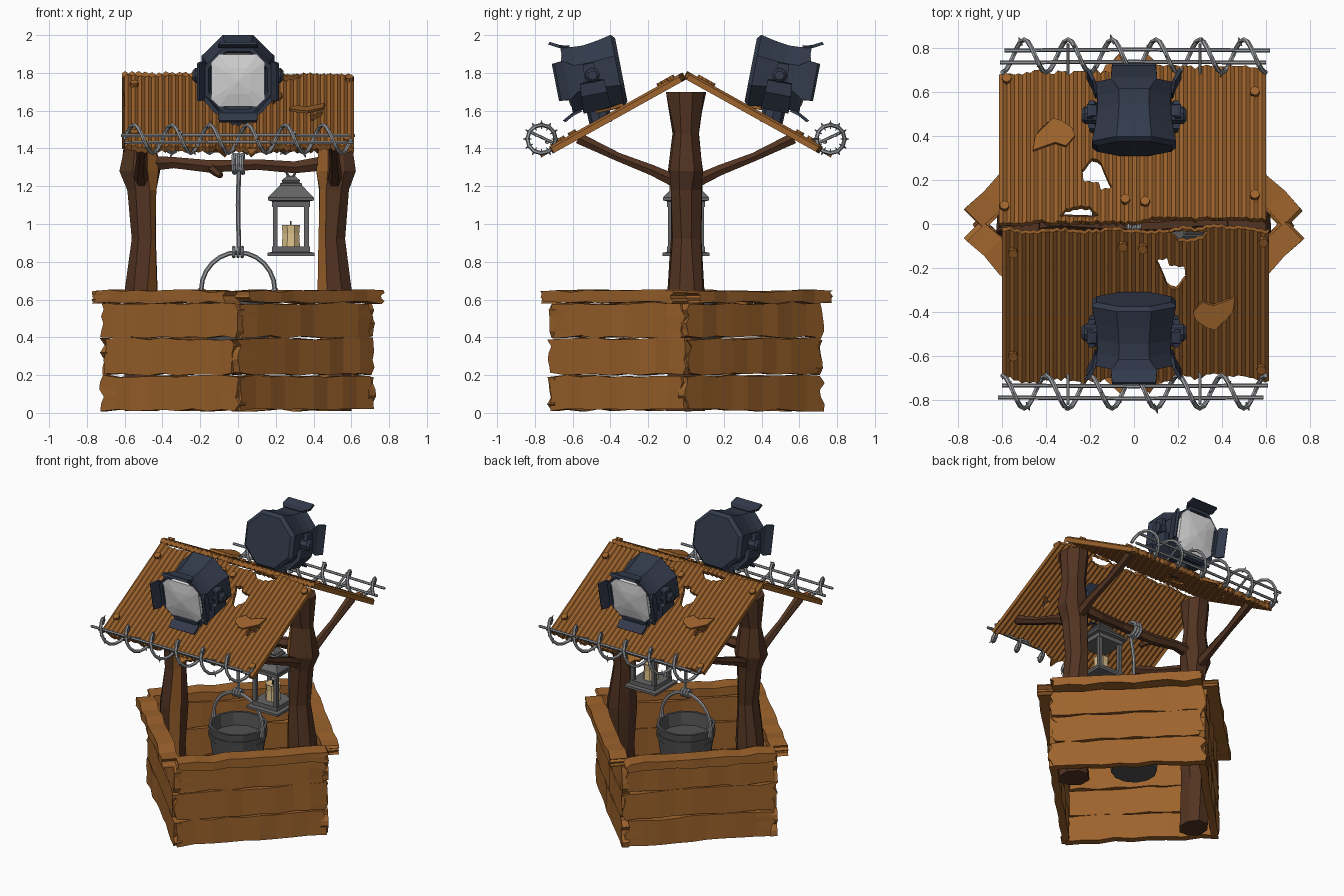
import bpy, bmesh, math, random
from mathutils import Matrix, Vector as V

if "Cube" in bpy.data.objects:
    bpy.data.objects.remove(bpy.data.objects["Cube"])

random.seed(4)
rnd = random.uniform
pi, sin, cos = math.pi, math.sin, math.cos
X = Matrix.Identity(4)          # current placement of everything built


def mat(name, r, g, b):
    m = bpy.data.materials.new(name)
    m.diffuse_color = (r, g, b, 1)
    m.use_nodes = True
    m.node_tree.nodes["Principled BSDF"].inputs["Base Color"].default_value = m.diffuse_color
    return m


PLANK = mat("plank_brown", 0.34, 0.125, 0.025)
BARK = mat("bark_brown", 0.085, 0.034, 0.016)
WIRE = mat("wire_grey", 0.32, 0.33, 0.35)
IRON = mat("lantern_grey", 0.13, 0.13, 0.135)
PAIL = mat("bucket_grey", 0.085, 0.085, 0.085)
NAVY = mat("lamp_navy", 0.032, 0.042, 0.07)
LENS = mat("lens_white", 0.75, 0.75, 0.75)
WAX = mat("candle_cream", 0.72, 0.54, 0.26)


def loft(name, rings, m, ngon=False):
    """Skin a row of equal rings and close both ends."""
    k = len(rings[0])
    verts = [X @ V(p) for r in rings for p in r]
    faces = [(a * k + i, a * k + (i + 1) % k, (a + 1) * k + (i + 1) % k, (a + 1) * k + i)
             for a in range(len(rings) - 1) for i in range(k)]
    for o in (0, (len(rings) - 1) * k):
        if ngon:
            faces.append([o + i for i in range(k)])
        else:                    # strip of quads across an even ring
            faces += [(o + i, o + i + 1, o + k - 2 - i, o + k - 1 - i) for i in range(k // 2 - 1)]
    me = bpy.data.meshes.new(name)
    me.from_pydata(verts, [], faces)
    bm = bmesh.new()
    bm.from_mesh(me)
    bmesh.ops.recalc_face_normals(bm, faces=bm.faces)
    bm.to_mesh(me)
    bm.free()
    me.materials.append(m)
    ob = bpy.data.objects.new(name, me)
    bpy.context.collection.objects.link(ob)
    return ob


def tube(name, pts, r, m, ref=(0, 0, 1), n=6):
    pts = [V(p) for p in pts]
    rs = r if isinstance(r, list) else [r] * len(pts)
    rings = []
    for i, p in enumerate(pts):
        t = (pts[min(i + 1, len(pts) - 1)] - pts[max(i - 1, 0)]).normalized()
        a = t.cross(V(ref)).normalized()
        b = t.cross(a)
        rings.append([p + rs[i] * (a * cos(2 * pi * j / n) + b * sin(2 * pi * j / n)) for j in range(n)])
    return loft(name, rings, m)


def lathe(name, cx, cy, profile, n, m):
    """Rings of n flat sides; radii are measured to the flats."""
    f = 1 / cos(pi / n)
    return loft(name, [[(cx + r * f * cos(2 * pi * (j + .5) / n), cy + r * f * sin(2 * pi * (j + .5) / n), z)
                        for j in range(n)] for r, z in profile], m)


def plank(name, half, z0, z1, n0, n1, m=PLANK, ragged=0.02):
    """Warped board along local x with ragged ends; outside faces -y."""
    k, segs = 6, 9
    ends = [[rnd(-ragged, ragged) for _ in range(k)] for _ in range(2)]
    rings = []
    for s in range(segs + 1):
        u = (s / segs * 2 - 1) * half
        lo, hi, bow = z0 + rnd(-.008, .008), z1 + rnd(-.008, .008), rnd(-.006, .006)
        e = ends[0] if s == 0 else ends[1] if s == segs else [0] * k
        row = [(u + e[i], lo + (hi - lo) * i / (k - 1)) for i in range(k)]
        rings.append([(a, -n1 + bow, z) for a, z in row] + [(a, -n0 + bow, z) for a, z in reversed(row)])
    return loft(name, rings, m)


# Square plank wall set cornerwise, with a flat rim
for side in range(4):
    X = Matrix.Rotation(pi / 4 + side * pi / 2, 4, 'Z')
    for row, (z0, z1) in enumerate([(.015, .195), (.205, .392), (.402, .58)]):
        plank(f"wall_plank_{side}_{row}", .505 if (row + side) % 2 else .485, z0, z1, .465, .515)
    plank(f"rim_plank_{side}", .49, .583, .645, .475, .59, ragged=.015)

# Posts with braces, built once and turned half a circle
for k, name in enumerate(("left", "right")):
    X = Matrix.Rotation(k * pi, 4, 'Z')
    rings = []
    for x, hx, hy, z in [(-.51, .09, .1, .01), (-.52, .08, .09, .35), (-.515, .09, .095, .64), (-.495, .065, .075, .92),
                         (-.505, .08, .08, 1.18), (-.52, .1, .09, 1.28), (-.515, .075, .065, 1.48),
                         (-.515, .09, .1, 1.7)]:
        rings.append([(x + hx * 1.08 * cos((j + .5) * pi / 4) + rnd(-.008, .008),
                       hy * 1.08 * sin((j + .5) * pi / 4) + rnd(-.008, .008), z) for j in range(8)])
    post = loft(f"{name}_post", rings, BARK)
    post.data.materials.append(PLANK)
    for p in post.data.polygons:      # split wood on the inner diagonal faces
        inward = p.normal.x * (1 if k == 0 else -1)
        if .5 < inward < .88 and p.normal.y < 0:
            p.material_index = 1
    for s in (-1, 1):
        tube(f"{name}_brace", [(-.51, s * .03, 1.215), (-.515, s * .18, 1.285), (-.51, s * .36, 1.355),
                               (-.51, s * .57, 1.455)], [.04, .032, .026, .034], BARK)

# Crossbeam with a broken twig
X = Matrix.Identity(4)
tube("crossbeam", [(-.48, 0, 1.32), (-.34, .01, 1.325), (-.15, 0, 1.305), (.1, -.01, 1.315), (.3, .01, 1.3), (.48, 0, 1.325)],
     [.048, .034, .038, .032, .036, .045], BARK)
tube("beam_twig", [(-.14, -.01, 1.3), (-.11, -.03, 1.27), (-.09, -.05, 1.255)], [.03, .022, .016], BARK, (0, 1, 0))

# Corrugated roof halves with holes, flaps, rivets, lamps and wire
A = math.radians(29.1)


def slope(x, y, h):
    """Point over the front roof half, from plan position and height off its underside."""
    s = -y / cos(A)
    return (x, -(s * cos(A) + h * sin(A)), 1.765 - s * sin(A) + h * cos(A))


def patch(name, poly, h0, h1, m=PLANK):
    return loft(name, [[slope(x, y, h) for x, y in poly] for h in (h0, h1)], m, ngon=True)


HOLES = [[(.1, -.15), (.15, -.14), (.16, -.17), (.23, -.18), (.235, -.23), (.19, -.285), (.15, -.265), (.135, -.22)],
         [(.16, -.02), (.2, -.015), (.34, -.02), (.31, -.05), (.25, -.065), (.2, -.06)],
         [(.38, -.4), (.45, -.36), (.44, -.4), (.39, -.45)]]

T = math.radians(11)
LAMP = Matrix.Translation((0, -.495, 1.787)) @ Matrix.Rotation(T, 4, 'X')   # local -y is the beam

for k, name in enumerate(("front", "back")):
    turn = Matrix.Rotation(k * pi, 4, 'Z')
    X = turn
    rings, n, jag = [], 68, 0
    for i in range(n + 1):
        x = -.6 + 1.215 * i / n
        jag = max(-.02, min(.02, jag + rnd(-.012, .012)))
        y0, y1, h = -.012 + jag * .7 + (.012 if k else 0), -.685 + jag, .012 * (i % 2)
        rings.append([slope(x, y0, h), slope(x, y1, h), slope(x, y1, h + .03), slope(x, y0, h + .03)])
    roof = loft(f"{name}_roof", rings, PLANK)
    cutters = [patch("hole_cutter", poly, -.06, .1) for poly in HOLES]
    for c in cutters:
        c.hide_render = True
        mod = roof.modifiers.new("hole", 'BOOLEAN')
        mod.operation, mod.solver, mod.object = 'DIFFERENCE', 'EXACT', c
    bpy.context.view_layer.update()
    dg = bpy.context.evaluated_depsgraph_get()
    cut = bpy.data.meshes.new_from_object(roof.evaluated_get(dg))
    roof.modifiers.clear()
    roof.data = cut
    for c in cutters:
        bpy.data.objects.remove(c)
    # torn flap and splinters
    flap = [(.27, -.37), (.31, -.33), (.36, -.345), (.46, -.31), (.45, -.37), (.37, -.44), (.33, -.43), (.28, -.40)]
    loft(f"{name}_flap", [[slope(x, y, h + max(0, -.34 - y) * .35) for x, y in flap] for h in (.04, .055)], PLANK, True)
    patch(f"{name}_splinter", [(.0, -.66), (.15, -.66), (.13, -.71), (.1, -.715), (.07, -.76), (.05, -.72)], .012, .03)
    for x, y in [(-.55, -.11), (.59, -.06), (-.55, -.58), (.58, -.64), (-.05, -.08), (.04, -.09)]:
        patch(f"{name}_rivet", [(x + .022 * cos(j * pi / 4), y + .02 * sin(j * pi / 4)) for j in range(8)], .03, .056)

    # coiled barbed wire along the eave
    cy, cz, R = -.765, 1.45, .075
    tube(f"{name}_wire_coil", [(-.6 + 1.2 * i / 72, cy + R * cos(i * pi / 6), cz + R * sin(i * pi / 6)) for i in range(73)],
         .011, WIRE, (1, 0, 0))
    for y, z, x0 in [(-.735, 1.43, -.6), (-.79, 1.468, -.62)]:
        tube(f"{name}_straight_wire", [(x0, y, z), (0, y - .004, z + .004), (x0 + 1.21, y, z)], .009, WIRE)
    for i in range(2, 72, 5):
        a, x = i * pi / 6, -.6 + 1.2 * i / 72
        d = V((.35, cos(a), sin(a))).normalized()
        p = V((x, cy + R * cos(a), cz + R * sin(a)))
        tube(f"{name}_barb", [p - d * .024, p, p + d * .024], [.002, .008, .002], WIRE, (1, 0, 0), 4)
    tube(f"{name}_wire_peg", [(-.3, -.66, 1.41), (-.3, -.82, 1.485)], .008, WIRE, (1, 0, 0))
    tube(f"{name}_wire_peg", [(.3, -.66, 1.41), (.3, -.82, 1.485)], .008, WIRE, (1, 0, 0))

    # floodlight housing: waisted octagon with a recessed front
    X = turn @ LAMP
    f = 1 / cos(pi / 8)
    loft(f"{name}_lamp_housing", [[(r * f * cos((j + .5) * pi / 4), t, r * f * sin((j + .5) * pi / 4)) for j in range(8)]
                                  for r, t in [(.17, .155), (.192, .135), (.176, .06), (.165, -.02), (.168, -.08), (.18, -.14),
                                               (.155, -.14), (.145, -.12)]], NAVY)
    # faceted lens
    corner = [(.14, .1), (.1, .14), (-.1, .14), (-.14, .1), (-.14, -.1), (-.1, -.14), (.1, -.14), (.14, -.1)]
    loft(f"{name}_lamp_lens", [[(x * s, t, z * s) for x, z in corner]
                               for s, t in [(1, -.11), (1, -.144), (.5, -.156), (.02, -.162)]], LENS)
    # splayed shutters round the front
    for q in range(4):
        X = turn @ LAMP @ Matrix.Rotation(q * pi / 2, 4, 'Y')
        loft(f"{name}_lamp_shutter", [[(-w, t, z), (w, t, z), (w, t + .012, z + .012), (-w, t + .012, z + .012)]
                                      for w, t, z in [(.07, -.1, .165), (.105, -.15, .178), (.1, -.2, .205)]], NAVY)
    # carrying yoke and foot
    X = turn @ LAMP
    yoke = [(.195, .07, .025), (.215, .065, .03), (.215, -.03, .035), (.205, -.035, .065), (.2, -.1, .07), (.12, -.19, .075)]
    yoke += [(-x, z, w) for x, z, w in reversed(yoke)]
    loft(f"{name}_lamp_yoke", [[(x, -w - .01, z), (x, w - .01, z), (x * .87, w - .01, z * .93), (x * .87, -w - .01, z * .93)]
                               for x, z, w in yoke], NAVY)
    for s in (-1, 1):
        tube(f"{name}_lamp_knob", [(s * .17, 0, 0), (s * .225, 0, 0), (s * .24, 0, 0)], [.04, .04, .025], NAVY, n=8)
    X = turn
    tube(f"{name}_lamp_foot", [(0, -.45, 1.53), (0, -.47, 1.62)], .06, NAVY, (1, 0, 0), 8)

# Bucket, handle and rope
X = Matrix.Identity(4)
lathe("bucket", 0, 0, [(.145, .25), (.19, .63), (.172, .63), (.13, .28)], 12, PAIL)
lathe("bucket_hoop", 0, 0, [(.186, .54), (.191, .58), (.17, .58), (.17, .54)], 12, PAIL)
tube("bucket_handle", [(.195 * cos(i * pi / 12), 0, .65 + .2 * sin(i * pi / 12)) for i in range(13)], .012, WIRE, (0, 1, 0))
for s in (-1, 1):
    tube("handle_peg", [(s * .195, 0, .66), (s * .19, 0, .58)], .016, WIRE, (0, 1, 0))
tube("rope", [(.005, 0, .85), (0, 0, 1.1), (.005, -.03, 1.3)], .012, WIRE, (0, 1, 0))
for x in (-.022, 0, .022):
    tube("rope_wrap", [(x + .004 * sin(i), .046 * cos(i * pi / 5), 1.318 + .05 * sin(i * pi / 5)) for i in range(11)],
         .012, WIRE, (1, 0, 0))
    tube("handle_knot", [(x, .024 * cos(i * pi / 4), .852 + .024 * sin(i * pi / 4)) for i in range(9)], .01, WIRE, (1, 0, 0))

# Lantern with candle
L = .28
lathe("lantern_base", L, 0, [(.125, .83), (.125, .847), (.1, .852), (.1, .882)], 4, IRON)
for a in (-1, 1):
    for b in (-1, 1):
        lathe("lantern_bar", L + a * .083, b * .083, [(.013, .87), (.013, 1.12)], 4, IRON)
lathe("lantern_roof", L, 0, [(.1, 1.09), (.1, 1.12), (.122, 1.125), (.122, 1.14), (.058, 1.205), (.058, 1.215),
                             (.045, 1.22), (.05, 1.23), (.02, 1.255)], 4, IRON)
tube("lantern_hook", [(L + .022 * cos(i * pi / 4), 0, 1.272 + .025 * sin(i * pi / 4)) for i in range(9)], .007, IRON, (0, 1, 0))
lathe("candle", L, 0, [(.048, .88), (.044, .95), (.048, .995), (.03, .985)], 8, WAX)
lathe("candle_wick", L, 0, [(.005, .98), (.004, 1.015)], 4, PAIL)
